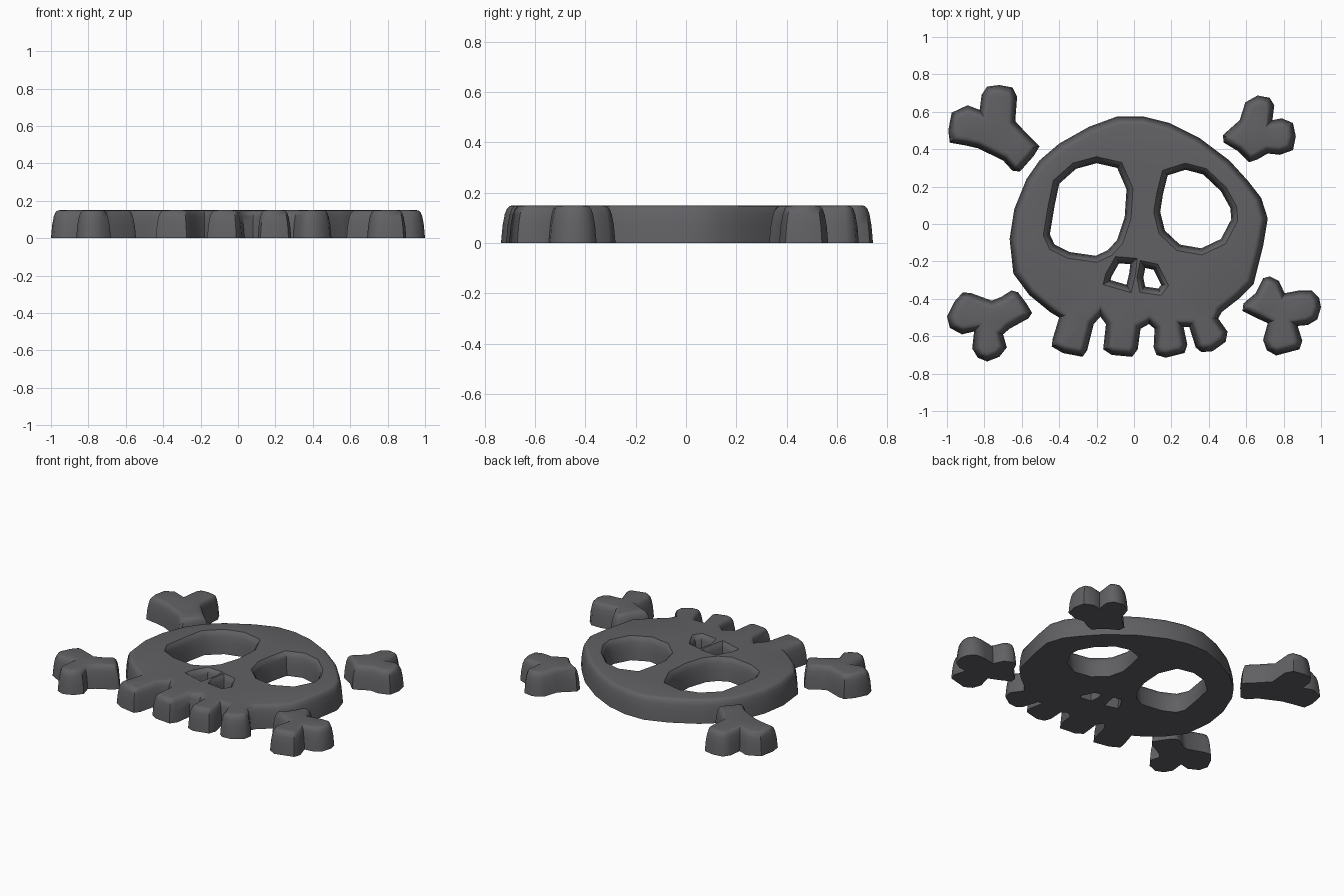
import bpy, bmesh, math
from mathutils import Vector

# wall section shared by every part: (height, inward offset)
SECTION = [(0, 0), (0.07, 0.006), (0.115, 0.014), (0.137, 0.022), (0.147, 0.032), (0.15, 0.044)]


def oriented(pts, ccw):
    pts = [Vector(p) for p in pts]
    area = sum(a.x * b.y - b.x * a.y for a, b in zip(pts, pts[1:] + pts[:1]))
    return pts if (area > 0) == ccw else pts[::-1]


def inset(pts, d):
    # mitred offset towards the solid, which lies left of the path
    out = []
    for i, p in enumerate(pts):
        a = (p - pts[i - 1]).normalized()
        b = (pts[(i + 1) % len(pts)] - p).normalized()
        na, nb = Vector((-a.y, a.x)), Vector((-b.y, b.x))
        out.append(p + (na + nb) * d / max(1 + na.dot(nb), 0.6))
    return out


def slab(name, outline, holes=(), limit=0.05):
    bm = bmesh.new()
    loops = [(oriented(outline, True), 0.05)] + [(oriented(h, False), limit) for h in holes]
    bottom, top = [], []
    for pts, lim in loops:
        rings = []
        for z, d in SECTION:
            rings.append([bm.verts.new((p.x, p.y, z)) for p in inset(pts, min(d, lim))])
        n = len(pts)
        for r0, r1 in zip(rings, rings[1:]):
            for i in range(n):
                j = (i + 1) % n
                bm.faces.new((r0[i], r0[j], r1[j], r1[i]))
        for ring, store in ((rings[0], bottom), (rings[-1], top)):
            store += [bm.edges.get((ring[i], ring[(i + 1) % n])) for i in range(n)]
    for edges, up in ((bottom, -1), (top, 1)):
        bmesh.ops.triangle_fill(bm, edges=edges, use_beauty=True, normal=(0, 0, up))
    bmesh.ops.recalc_face_normals(bm, faces=bm.faces)
    mesh = bpy.data.meshes.new(name)
    bm.to_mesh(mesh)
    bm.free()
    obj = bpy.data.objects.new(name, mesh)
    bpy.context.collection.objects.link(obj)
    bpy.ops.object.select_all(action='DESELECT')
    obj.select_set(True)
    bpy.context.view_layer.objects.active = obj
    bpy.ops.object.shade_smooth_by_angle(angle=math.radians(50))
    mat = bpy.data.materials.get("dark_grey") or bpy.data.materials.new("dark_grey")
    mat.diffuse_color = (0.12, 0.12, 0.13, 1)
    mesh.materials.append(mat)


# skull: cranium arc, then the four teeth right to left
cranium = [(-.40, -.50), (-.45, -.47), (-.56, -.38), (-.645, -.265), (-.665, -.08), (-.64, .08),
           (-.575, .24), (-.505, .34), (-.40, .43), (-.24, .52), (-.09, .575), (.05, .575),
           (.19, .54), (.35, .46), (.51, .34), (.61, .23), (.68, .14), (.715, .03), (.69, -.12),
           (.64, -.32), (.56, -.40), (.47, -.47), (.45, -.505)]
teeth = [(.50, -.575), (.49, -.63), (.42, -.68), (.36, -.685), (.33, -.66), (.295, -.55), (.265, -.55),
         (.285, -.645), (.27, -.69), (.17, -.715), (.12, -.70), (.105, -.66), (.11, -.56), (.08, -.535),
         (.035, -.56), (.02, -.67), (-.01, -.71), (-.12, -.70), (-.165, -.67), (-.15, -.535),
         (-.18, -.495), (-.215, -.535), (-.25, -.675), (-.275, -.71), (-.38, -.69), (-.44, -.655),
         (-.435, -.615)]
left_eye = [(-.40, .215), (-.31, .295), (-.20, .325), (-.09, .30), (-.04, .185), (-.05, .035),
            (-.09, -.085), (-.14, -.14), (-.205, -.17), (-.345, -.15), (-.425, -.11), (-.45, -.055),
            (-.425, .095)]
right_eye = [(.18, .26), (.275, .29), (.37, .265), (.465, .175), (.515, .085), (.52, .025),
             (.465, -.08), (.36, -.13), (.245, -.11), (.165, -.035), (.14, .065), (.155, .16)]
left_nostril = [(-.02, -.215), (-.08, -.21), (-.12, -.28), (-.125, -.30), (-.04, -.325), (-.025, -.26)]
right_nostril = [(.06, -.235), (.105, -.245), (.145, -.325), (.13, -.345), (.06, -.335), (.05, -.285)]
slab("skull", cranium + teeth, [left_eye, right_eye, left_nostril, right_nostril], 0.034)

# bone ends at the four corners
slab("bone_back_left", [
    (-.785, .735), (-.72, .743), (-.65, .73), (-.625, .68), (-.635, .55), (-.575, .485), (-.505, .415),
    (-.535, .365), (-.61, .28), (-.65, .285), (-.70, .34), (-.835, .405), (-.90, .42), (-.985, .435),
    (-.993, .50), (-.975, .595), (-.89, .635), (-.825, .61), (-.815, .69)])
slab("bone_back_right", [
    (.595, .65), (.66, .687), (.725, .675), (.75, .635), (.74, .555), (.79, .565), (.85, .54),
    (.865, .47), (.85, .395), (.78, .37), (.715, .377), (.66, .345), (.615, .33), (.555, .39),
    (.48, .435), (.475, .475), (.565, .555)])
slab("bone_front_left", [
    (-.915, -.365), (-.87, -.37), (-.76, -.41), (-.71, -.39), (-.655, -.355), (-.62, -.365),
    (-.575, -.425), (-.545, -.475), (-.565, -.505), (-.665, -.56), (-.70, -.59), (-.68, -.66),
    (-.72, -.71), (-.785, -.735), (-.835, -.715), (-.865, -.665), (-.855, -.575), (-.92, -.59),
    (-.985, -.555), (-1, -.495), (-.96, -.415)])
slab("bone_front_right", [
    (.69, -.29), (.725, -.28), (.775, -.305), (.805, -.37), (.885, -.355), (.95, -.355), (.99, -.395),
    (1, -.445), (.98, -.51), (.93, -.54), (.875, -.545), (.90, -.625), (.885, -.67), (.76, -.703),
    (.71, -.675), (.69, -.62), (.715, -.53), (.66, -.505), (.58, -.465), (.585, -.425), (.65, -.37)])
